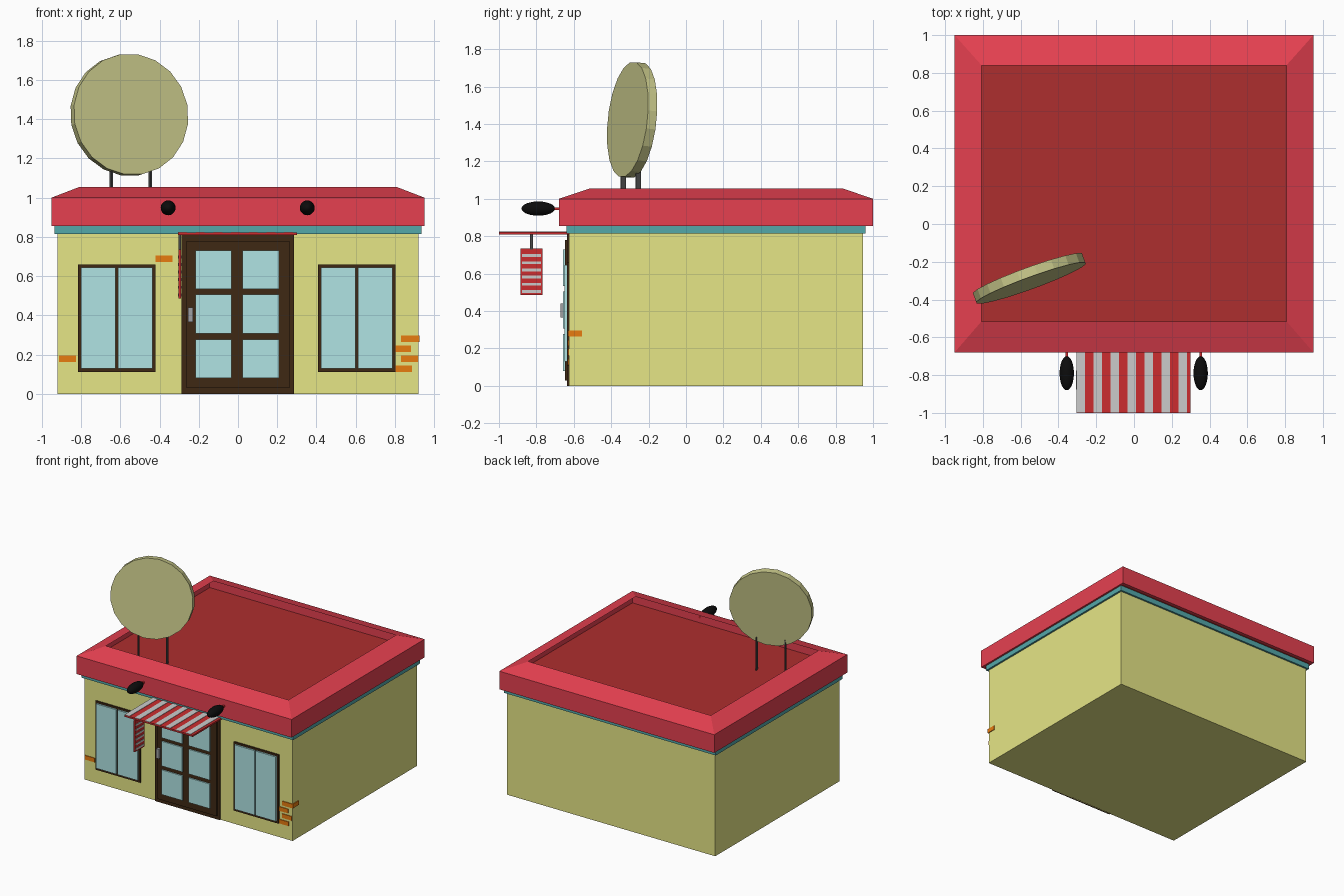
import bpy, bmesh, math
from mathutils import Matrix

if "Cube" in bpy.data.objects:
    bpy.data.objects.remove(bpy.data.objects["Cube"])


def material(name, hexcode):
    srgb = [int(hexcode[i:i + 2], 16) / 255 for i in (0, 2, 4)]
    m = bpy.data.materials.new(name)
    m.diffuse_color = [((c + 0.055) / 1.055) ** 2.4 if c > 0.04 else c / 12.92 for c in srgb] + [1]
    m.use_nodes = True
    m.node_tree.nodes["Principled BSDF"].inputs["Base Color"].default_value = m.diffuse_color
    return m


CREAM = material("cream", "E6E686")
RED = material("roof_red", "E64050")
DARK_RED = material("roof_floor_red", "AE2E2E")
TEAL = material("teal", "54A8AA")
BROWN = material("dark_wood", "3E2814")
GLASS = material("glass", "B0E4E4")
ORANGE = material("brick", "E87C10")
STRIPE = material("stripe_red", "CC2C2E")
PALE = material("stripe_grey", "C8C8C8")
BLACK = material("black", "0C0C0C")
METAL = material("metal", "4A4A4A")
OLIVE = material("sign_olive", "C8C88A")


def finish(name, bm, mat):
    bmesh.ops.recalc_face_normals(bm, faces=bm.faces)
    me = bpy.data.meshes.new(name)
    bm.to_mesh(me)
    bm.free()
    ob = bpy.data.objects.new(name, me)
    bpy.context.collection.objects.link(ob)
    me.materials.append(mat)
    return ob


def boxes(name, mat, *extents):
    """One object made of boxes given as (x0, x1, y0, y1, z0, z1)."""
    bm = bmesh.new()
    for x0, x1, y0, y1, z0, z1 in extents:
        m = Matrix.Translation(((x0 + x1) / 2, (y0 + y1) / 2, (z0 + z1) / 2)) \
            @ Matrix.Diagonal((x1 - x0, y1 - y0, z1 - z0, 1))
        bmesh.ops.create_cube(bm, size=1, matrix=m)
    return finish(name, bm, mat)


FRONT = -0.625
ROOF_Z = 0.905

# Walls and trim
boxes("walls", CREAM, (-0.92, 0.92, FRONT, 0.945, 0, 0.82))
boxes("trim_band", TEAL, (-0.935, 0.935, -0.64, 0.96, 0.815, 0.86))

# Parapet: thin shell with a sloped top, open in the middle, over a sunken roof floor
bm = bmesh.new()
rings = []
for hx, y0, y1, z in ((0.93, -0.66, 0.98, 0.855), (0.95, -0.68, 1.0, 0.855),
                      (0.95, -0.68, 1.0, 1.0), (0.807, -0.515, 0.84, 1.055)):
    rings.append([bm.verts.new((x, y, z)) for x, y in ((-hx, y0), (hx, y0), (hx, y1), (-hx, y1))])
for a, b in zip(rings, rings[1:]):
    for i in range(4):
        j = (i + 1) % 4
        bm.faces.new((a[i], a[j], b[j], b[i]))
finish("parapet", bm, RED)
boxes("roof_floor", DARK_RED, (-0.949, 0.949, -0.679, 0.999, 0.857, ROOF_Z))

# Windows
for side, cx in (("left", -0.618), ("right", 0.605)):
    boxes(side + "_window_frame", BROWN, (cx - 0.198, cx + 0.198, -0.635, FRONT + 0.01, 0.11, 0.66))
    boxes(side + "_window_glass", GLASS,
          (cx - 0.183, cx - 0.006, -0.649, -0.63, 0.13, 0.645),
          (cx + 0.006, cx + 0.183, -0.649, -0.63, 0.13, 0.645))

# Door
boxes("door_frame", BROWN, (-0.288, 0.285, -0.635, FRONT + 0.01, 0, 0.815))
boxes("door_leaf", BROWN, (-0.263, 0.263, -0.647, -0.63, 0.03, 0.78))
boxes("door_glass", GLASS, *[(x0, x1, -0.657, -0.64, z0, z0 + 0.197)
                             for x0, x1 in ((-0.217, -0.033), (0.023, 0.21))
                             for z0 in (0.08, 0.308, 0.533)])
boxes("door_handle", material("handle_grey", "A0A0A4"), (-0.255, -0.23, -0.67, -0.64, 0.365, 0.44))

# Exposed bricks, the last one wrapping around the corner
boxes("bricks", ORANGE, *[(x, x + 0.087, FRONT - 0.006, FRONT + 0.01, z, z + 0.033)
                          for x, z in ((-0.42, 0.673), (-0.913, 0.163), (0.80, 0.112),
                                       (0.83, 0.163), (0.795, 0.213))],
      (0.83, 0.926, FRONT - 0.006, -0.555, 0.263, 0.297))

# Striped awning: red plate with grey bands on top
boxes("awning", STRIPE, (-0.305, 0.30, -1.0, FRONT, 0.809, 0.822))
boxes("awning_stripes", PALE, *[(-0.305 + 0.09 * i, -0.26 + 0.09 * i, -0.999, FRONT, 0.815, 0.825)
                                for i in range(7)])

# Hanging sign under the awning
boxes("hanging_sign", STRIPE, (-0.303, -0.291, -0.885, -0.767, 0.485, 0.735))
boxes("hanging_sign_stripes", PALE, *[(-0.306, -0.288, -0.877, -0.775, z, z + 0.015)
                                      for z in [0.497 + 0.0385 * i for i in range(6)]])
boxes("hanging_sign_rod", METAL, (-0.304, -0.29, -0.833, -0.819, 0.73, 0.812))

# Lamps on the roof edge
for side, x in (("left", -0.356), ("right", 0.353)):
    bm = bmesh.new()
    bmesh.ops.create_uvsphere(bm, u_segments=20, v_segments=12, radius=1,
                              matrix=Matrix.Translation((x, -0.79, 0.948))
                              @ Matrix.Diagonal((0.038, 0.09, 0.038, 1))
                              @ Matrix.Rotation(math.pi / 2, 4, 'X'))
    for f in bm.faces:
        f.smooth = True
    finish(side + "_lamp", bm, BLACK)
    boxes(side + "_lamp_arm", STRIPE, (x - 0.007, x + 0.007, -0.72, -0.675, 0.941, 0.955))

# Round rooftop sign, turned and leaning back slightly
turn = Matrix.Rotation(math.radians(20), 4, 'Z')
bm = bmesh.new()
bmesh.ops.create_cone(bm, cap_ends=True, segments=20, radius1=0.311, radius2=0.311, depth=0.052,
                      matrix=Matrix.Translation((-0.554, -0.288, 1.422)) @ turn
                      @ Matrix.Rotation(math.radians(90 - 6), 4, 'X')
                      @ Matrix.Rotation(math.radians(9), 4, 'Z'))
finish("round_sign", bm, OLIVE)

# Sign posts
bm = bmesh.new()
for x, y in ((-0.646, -0.335), (-0.447, -0.255)):
    bmesh.ops.create_cube(bm, size=1, matrix=Matrix.Translation((x, y, (ROOF_Z + 1.17) / 2)) @ turn
                          @ Matrix.Diagonal((0.008, 0.03, 1.17 - ROOF_Z, 1)))
finish("sign_posts", bm, METAL)
